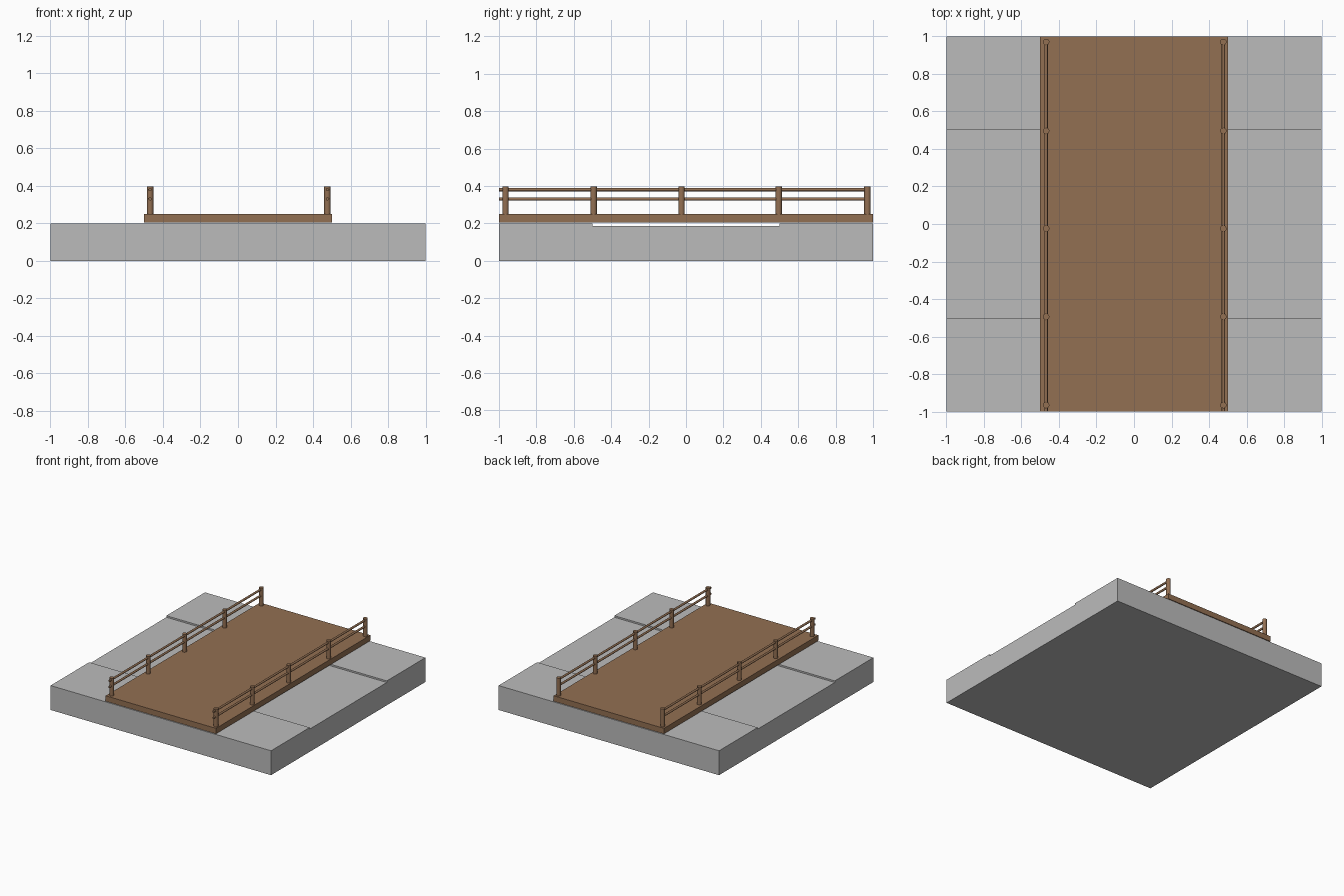
import bpy
import bmesh
from mathutils import Matrix, Vector
from math import pi

cube = bpy.data.objects.get("Cube")
if cube:
    bpy.data.objects.remove(cube, do_unlink=True)


def material(name, rgb):
    mat = bpy.data.materials.new(name)
    mat.use_nodes = True
    mat.diffuse_color = (*rgb, 1)
    mat.node_tree.nodes["Principled BSDF"].inputs["Base Color"].default_value = (*rgb, 1)
    return mat


stone = material("stone grey", (0.5, 0.5, 0.5))
wood = material("wood brown", (0.29, 0.16, 0.085))


def add_object(name, bm, mat):
    bmesh.ops.recalc_face_normals(bm, faces=bm.faces)
    mesh = bpy.data.meshes.new(name)
    bm.to_mesh(mesh)
    bm.free()
    mesh.materials.append(mat)
    obj = bpy.data.objects.new(name, mesh)
    bpy.context.collection.objects.link(obj)
    return obj


def box(name, low, high, mat):
    low, high = Vector(low), Vector(high)
    bm = bmesh.new()
    bmesh.ops.create_cube(bm, size=1, matrix=Matrix.Translation((low + high) / 2)
                          @ Matrix.Diagonal((*(high - low), 1)))
    return add_object(name, bm, mat)


def rod(name, start, end, radius, mat):
    start, end = Vector(start), Vector(end)
    axis = end - start
    bm = bmesh.new()
    bmesh.ops.create_cone(bm, cap_ends=True, segments=24, radius1=radius, radius2=radius,
                          depth=axis.length, matrix=Matrix.Translation((start + end) / 2)
                          @ axis.to_track_quat('Z', 'Y').to_matrix().to_4x4())
    obj = add_object(name, bm, mat)
    obj.data.shade_smooth()
    obj.data.set_sharp_from_angle(angle=pi / 6)
    return obj


# Ground: a channel profile along y, extruded across x
BED, WATER, GROUND, DECK = 0.11, 0.187, 0.2, 0.25
profile = [(-1, 0), (1, 0), (1, GROUND), (0.5, GROUND), (0.5, BED),
           (-0.5, BED), (-0.5, GROUND), (-1, GROUND)]
bm = bmesh.new()
face = bm.faces.new([bm.verts.new((-1, y, z)) for y, z in profile])
extruded = bmesh.ops.extrude_face_region(bm, geom=[face])["geom"]
bmesh.ops.translate(bm, vec=(2, 0, 0),
                    verts=[v for v in extruded if isinstance(v, bmesh.types.BMVert)])
add_object("ground", bm, stone)

# Stream surface filling the channel
box("stream", (-1, -0.5, BED), (1, 0.5, WATER), stone)

# Bridge deck
box("deck", (-0.5, -1, 0.205), (0.5, 1, DECK), wood)

# Railings: posts joined by two thin round rails on each side
for side, x in (("right", -0.468), ("left", 0.476)):
    for number, y in enumerate((-0.965, -0.494, -0.024, 0.496, 0.97), 1):
        rod(f"{side}_post_{number}", (x, y, DECK - 0.01), (x, y, 0.396), 0.017, wood)
    for level, z in (("lower", 0.33), ("upper", 0.38)):
        rod(f"{side}_{level}_rail", (x, -1, z), (x, 0.985, z), 0.0085, wood)
